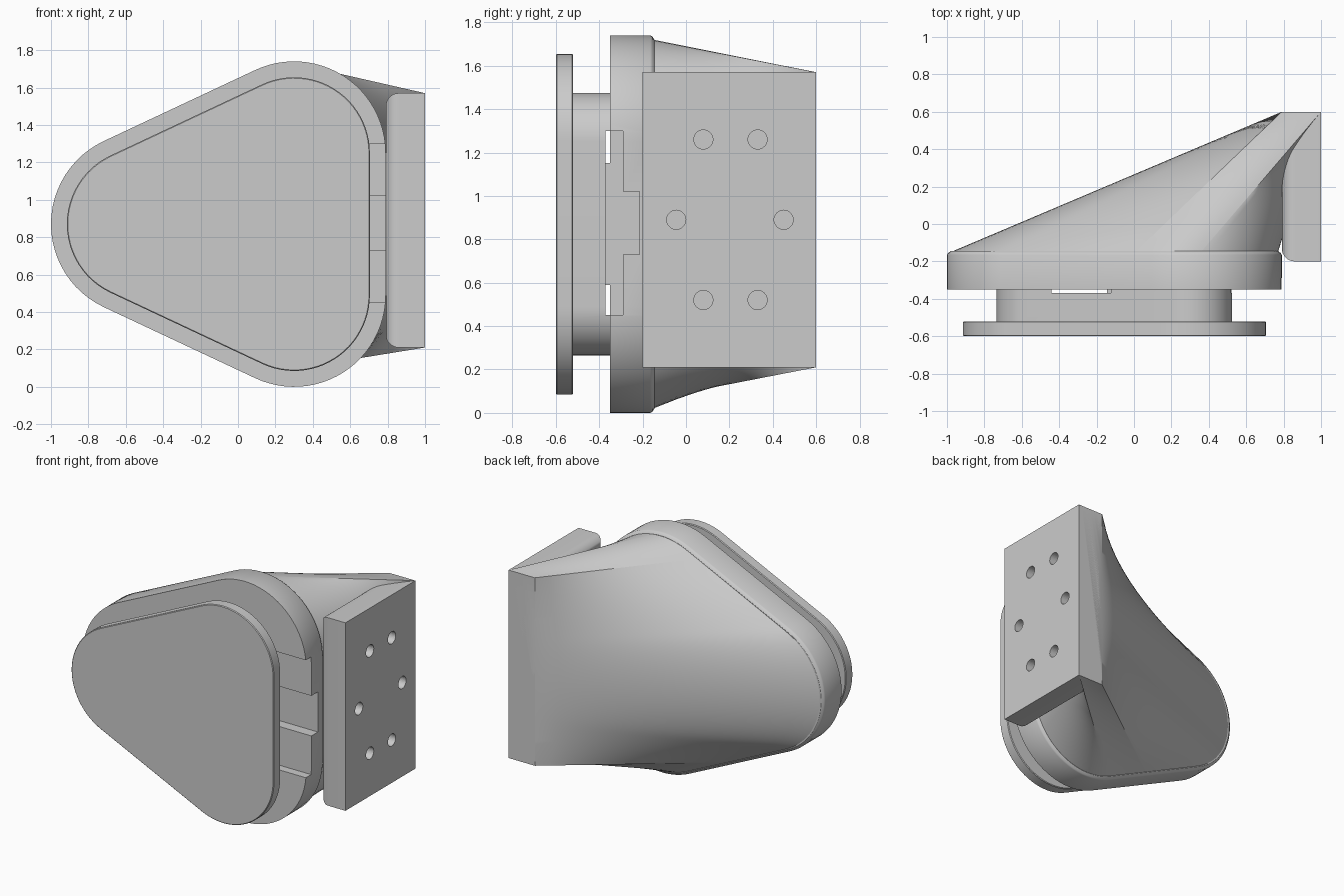
import bpy, bmesh
from math import cos, sin, radians
from mathutils import Vector, Matrix

if "Cube" in bpy.data.objects:
    bpy.data.objects.remove(bpy.data.objects["Cube"], do_unlink=True)

grey = bpy.data.materials.new("light_grey")
grey.use_nodes = True
grey.diffuse_color = (0.6, 0.6, 0.6, 1)
grey.node_tree.nodes["Principled BSDF"].inputs["Base Color"].default_value = (0.6, 0.6, 0.6, 1)


def finish(name, bm):
    bmesh.ops.recalc_face_normals(bm, faces=bm.faces)
    mesh = bpy.data.meshes.new(name)
    bm.to_mesh(mesh)
    bm.free()
    mesh.materials.append(grey)
    obj = bpy.data.objects.new(name, mesh)
    bpy.context.collection.objects.link(obj)
    return obj


def outline(radius, steps=24):
    """Rounded triangle in x and z, starting at the lower tangent point."""
    arcs = ((0.3, 0.49, -115, 0), (0.3, 1.25, 0, 115), (-0.51, 0.87, 115, 245))
    points = []
    for cx, cz, start, end in arcs:
        for i in range(steps + 1):
            a = radians(start + (end - start) * i / steps)
            points.append(Vector((cx + radius * cos(a), cz + radius * sin(a))))
    return points


def skin(name, rings):
    """Bridge closed rings of 3D points and cap both ends."""
    bm = bmesh.new()
    loops = [[bm.verts.new(p) for p in ring] for ring in rings]
    n = len(loops[0])
    for a, b in zip(loops, loops[1:]):
        for i in range(n):
            j = (i + 1) % n
            bm.faces.new((a[i], a[j], b[j], b[i]))
    bm.faces.new(loops[0])
    bm.faces.new(loops[-1])
    return finish(name, bm)


def rounded_slab(name, profile):
    return skin(name, [[(p.x, y, p.y) for p in outline(r)] for r, y in profile])


def box(name, low, high):
    low, high = Vector(low), Vector(high)
    bm = bmesh.new()
    bmesh.ops.create_cube(bm, size=1)
    for v in bm.verts:
        v.co = (low + high) / 2 + v.co * (high - low)
    return finish(name, bm)


def cut(target, cutter):
    cutter.hide_render = True
    cutter.hide_viewport = True
    mod = target.modifiers.new("cut", 'BOOLEAN')
    mod.operation = 'DIFFERENCE'
    mod.solver = 'EXACT'
    mod.object = cutter


def walk(points, t):
    """Point at fraction t of a closed path's length."""
    ends = points[1:] + points[:1]
    lengths = [(b - a).length for a, b in zip(points, ends)]
    left = t * sum(lengths)
    for a, b, d in zip(points, ends, lengths):
        if left <= d and d > 0:
            return a.lerp(b, left / d)
        left -= d
    return points[0].copy()


# Front cap, neck and flange
cap = rounded_slab("front_cap", [(0.4, -0.6), (0.405, -0.595), (0.405, -0.525), (0.4, -0.52)])
neck = rounded_slab("neck", [(0.225, -0.53), (0.225, -0.34)])
flange = rounded_slab("flange", [(0.49, -0.35), (0.49, -0.165), (0.485, -0.155), (0.47, -0.145)])

# Stepped slot open to the right side
wide_slot = box("wide_slot_cutter", (-0.44, -0.37, 0.45), (1.2, -0.29, 1.30))
narrow_slot = box("narrow_slot_cutter", (-0.44, -0.32, 0.73), (1.2, -0.215, 1.02))
cut(neck, wide_slot)
cut(flange, wide_slot)
cut(flange, narrow_slot)

# Body lofted from the flange to the rectangular back end
end = [Vector(p) for p in ((1, 0.21), (1, 1.57), (0.79, 1.57), (0.79, 0.21))]
around = sum((b - a).length for a, b in zip(end, end[1:] + end[:1]))
corners = [1.36 / around, 1.57 / around, 2.93 / around]
count, rows = 120, 12
fractions = sorted([i / count for i in range(count)] + corners)
rim = outline(0.47)
rings = []
for k in range(rows + 1):
    u = k / rows
    ring = []
    for t in fractions:
        p = walk(rim, t).lerp(walk(end, t), u)
        ring.append((p.x, -0.15 + 0.75 * u, p.y))
    rings.append(ring)
body = skin("lofted_body", rings)

# Mounting plate with rounded inner edges
bm = bmesh.new()
bmesh.ops.create_cube(bm, size=1)
for v in bm.verts:
    v.co = Vector((0.895, 0.2, 0.89)) + v.co * Vector((0.21, 0.8, 1.36))
inner = [e for e in bm.edges
         if all(v.co.x < 0.8 for v in e.verts) and any(v.co.y < 0 for v in e.verts)]
bmesh.ops.bevel(bm, geom=inner, offset=0.07, segments=8, profile=0.5, affect='EDGES')
plate = finish("mounting_plate", bm)

# Bolt holes
bm = bmesh.new()
spots = [(y, z) for y in (0.08, 0.33) for z in (0.52, 1.26)] + [(-0.045, 0.89), (0.45, 0.89)]
for y, z in spots:
    place = Matrix.Translation((1, y, z)) @ Matrix.Rotation(radians(90), 4, 'Y')
    bmesh.ops.create_cone(bm, cap_ends=True, segments=32, radius1=0.044, radius2=0.044,
                          depth=0.24, matrix=place)
holes = finish("bolt_hole_cutter", bm)
cut(plate, holes)
cut(body, holes)

# Smooth shading with sharp edges kept
bpy.ops.object.select_all(action='DESELECT')
for obj in (cap, neck, flange, body, plate):
    obj.select_set(True)
    bpy.context.view_layer.objects.active = obj
bpy.ops.object.shade_smooth_by_angle(angle=radians(30))
